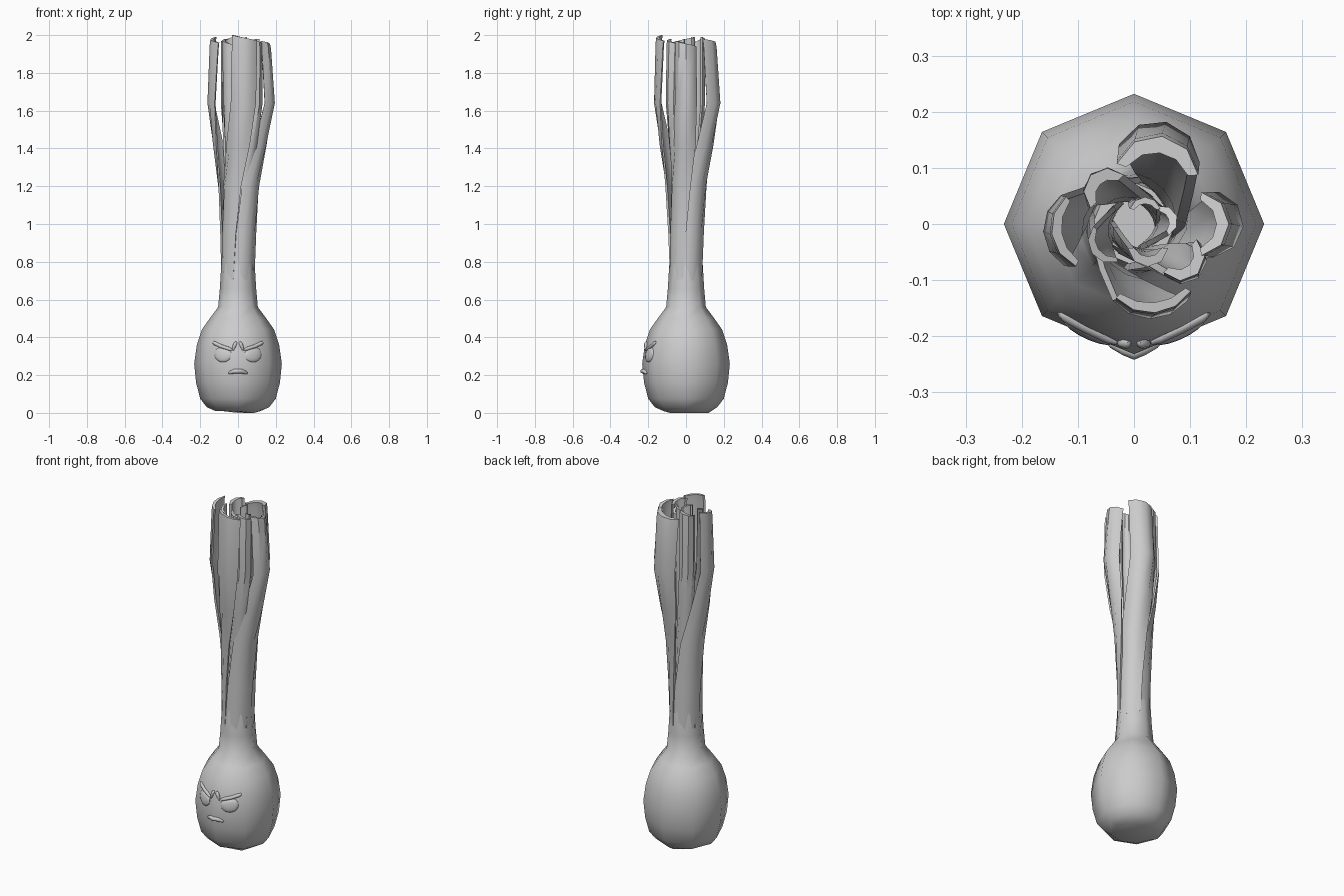
import bpy, bmesh, math
from mathutils import Vector

if "Cube" in bpy.data.objects:
    bpy.data.objects.remove(bpy.data.objects["Cube"])

grey = bpy.data.materials.new("plain grey")
grey.diffuse_color = (0.6, 0.6, 0.6, 1)
grey.use_nodes = True
grey.node_tree.nodes["Principled BSDF"].inputs["Base Color"].default_value = grey.diffuse_color


def finish(name, bm, angle=50):
    bmesh.ops.recalc_face_normals(bm, faces=bm.faces)
    me = bpy.data.meshes.new(name)
    bm.to_mesh(me)
    bm.free()
    ob = bpy.data.objects.new(name, me)
    bpy.context.collection.objects.link(ob)
    me.materials.append(grey)
    bpy.ops.object.select_all(action='DESELECT')
    ob.select_set(True)
    bpy.context.view_layer.objects.active = ob
    bpy.ops.object.shade_smooth_by_angle(angle=math.radians(angle))
    return ob


def loft(name, rings, angle=50):
    """Skin a list of closed rings and cap both ends."""
    bm = bmesh.new()
    loops = [[bm.verts.new(p) for p in ring] for ring in rings]
    n = len(loops[0])
    for a, b in zip(loops, loops[1:]):
        for i in range(n):
            j = (i + 1) % n
            bm.faces.new((a[i], a[j], b[j], b[i]))
    bm.faces.new(loops[0])
    bm.faces.new(loops[-1])
    return finish(name, bm, angle)


# Bulb and neck: eight-sided lathe
PROFILE = [(0.01, 0.12), (0.03, 0.165), (0.075, 0.2), (0.16, 0.222), (0.26, 0.232),
           (0.36, 0.218), (0.44, 0.192), (0.50, 0.150), (0.56, 0.105), (0.66, 0.096),
           (0.78, 0.089), (0.86, 0.074)]
rings = []
for z, r in PROFILE:
    rings.append([(r * math.cos(k * math.pi / 4), r * math.sin(k * math.pi / 4),
                   z - (0.01 if z < 0.02 and k in (1, 2, 7) else 0)) for k in range(8)])
loft("bulb", rings)


# Leaves: gutter-shaped strips that twist and spread as they rise
def leaf(name, centre, radius, face, half, thick, top, base_r, base_half, twist=58, bulge=0.03):
    c = Vector(centre)
    out = Vector((math.cos(math.radians(face)), math.sin(math.radians(face))))
    stations = [(0.70, 0.0, 0.0), (0.95, 0.10, 0.0), (1.2, 0.30, 0.0),
                (1.42, 0.64, 0.4), (1.64, 0.92, 1.0), (top - 0.03, 1.0, 0.1), (top, 1.0, -0.1)]
    rings = []
    for z, t, b in stations:
        p = c * t + out * bulge * b
        r = base_r + (radius - base_r) * t
        a0 = face - twist * (1 - t)
        h = base_half + (half - base_half) * t
        outer, inner = [], []
        for i in range(5):
            u = i / 4 * 2 - 1
            a = math.radians(a0 + h * u)
            d = Vector((math.cos(a), math.sin(a)))
            w = thick * (0.6 + 0.4 * (1 - u * u))
            # the cut tip slopes towards one edge
            zz = z - (0.03 * (1 + u) / 2 if z > 1.9 else 0)
            outer.append((*(p + d * r), zz))
            inner.append((*(p + d * (r - w)), zz))
        rings.append(outer + inner[::-1])
    loft(name, rings, 40)


leaf("back_leaf", (0.04, 0.085), 0.075, 82, 78, 0.03, 1.98, 0.088, 49)
leaf("right_leaf", (0.115, 0.0), 0.057, 0, 82, 0.022, 1.97, 0.088, 49)
leaf("front_leaf", (0.03, -0.075), 0.085, 275, 52, 0.018, 2.0, 0.088, 48, twist=70, bulge=0.015)
leaf("left_leaf", (-0.075, -0.008), 0.074, 188, 58, 0.018, 1.99, 0.088, 52, twist=66, bulge=0.018)
leaf("front_right_leaf", (0.085, -0.06), 0.042, 315, 95, 0.022, 1.98, 0.06, 48, bulge=0.012)
leaf("back_left_leaf", (-0.048, 0.058), 0.042, 135, 90, 0.024, 1.99, 0.06, 48, bulge=0.005)
leaf("inner_leaf_front", (0.025, -0.04), 0.036, 270, 85, 0.018, 1.97, 0.05, 46, bulge=0.0)
leaf("inner_leaf_right", (0.050, 0.005), 0.028, 20, 85, 0.016, 1.96, 0.05, 46, bulge=0.0)
leaf("inner_leaf_left", (-0.042, -0.03), 0.040, 215, 75, 0.014, 1.98, 0.05, 46, bulge=0.0)
leaf("inner_leaf_back", (0.02, 0.02), 0.028, 90, 75, 0.012, 1.99, 0.045, 46, bulge=0.0)


# Face: pieces sit on the front of the bulb
def skin_y(x, z):
    for (z0, r0), (z1, r1) in zip(PROFILE, PROFILE[1:]):
        if z0 <= z <= z1:
            r = r0 + (r1 - r0) * (z - z0) / (z1 - z0)
            return -(r - 0.414 * abs(x))


def tube(name, pts, radii):
    rings = []
    for i, ((x, z), r) in enumerate(zip(pts, radii)):
        a, b = pts[max(i - 1, 0)], pts[min(i + 1, len(pts) - 1)]
        n = Vector((-(b[1] - a[1]), 0, b[0] - a[0])).normalized()
        p = Vector((x, skin_y(x, z) - 0.002, z))
        rings.append([p + n * r * math.cos(k * math.pi / 4)
                      + Vector((0, r * math.sin(k * math.pi / 4), 0)) for k in range(8)])
    loft(name, rings, 60)


def eye(name, s):
    bm = bmesh.new()
    bmesh.ops.create_uvsphere(bm, u_segments=14, v_segments=8, radius=1)
    x0, z0 = 0.08 * s, 0.31
    for v in bm.verts:
        x, z = x0 + v.co.x * 0.046, z0 + v.co.z * 0.042
        # flat upper lid slanting down to the nose
        z = min(z, 0.334 + 0.3 * (abs(x) - 0.06))
        v.co = (x, skin_y(x, z) + v.co.y * 0.014, z)
    finish(name, bm, 60)


for side, s in (("left", -1), ("right", 1)):
    eye(side + "_eye", s)
    tube(side + "_brow", [(s * x, z) for x, z in
                          ((0.133, 0.376), (0.125, 0.370), (0.09, 0.353), (0.05, 0.340), (0.032, 0.334))],
         (0.005, 0.010, 0.010, 0.010, 0.005))
    tube(side + "_frown_line", [(s * x, z) for x, z in
                                ((0.027, 0.330), (0.021, 0.350), (0.013, 0.368), (0.008, 0.377))],
         (0.004, 0.009, 0.010, 0.004))

tube("mouth", [(-0.050, 0.208), (-0.042, 0.213), (-0.02, 0.220), (0, 0.221),
               (0.02, 0.220), (0.042, 0.213), (0.050, 0.208)],
     (0.004, 0.009, 0.012, 0.012, 0.012, 0.009, 0.004))
